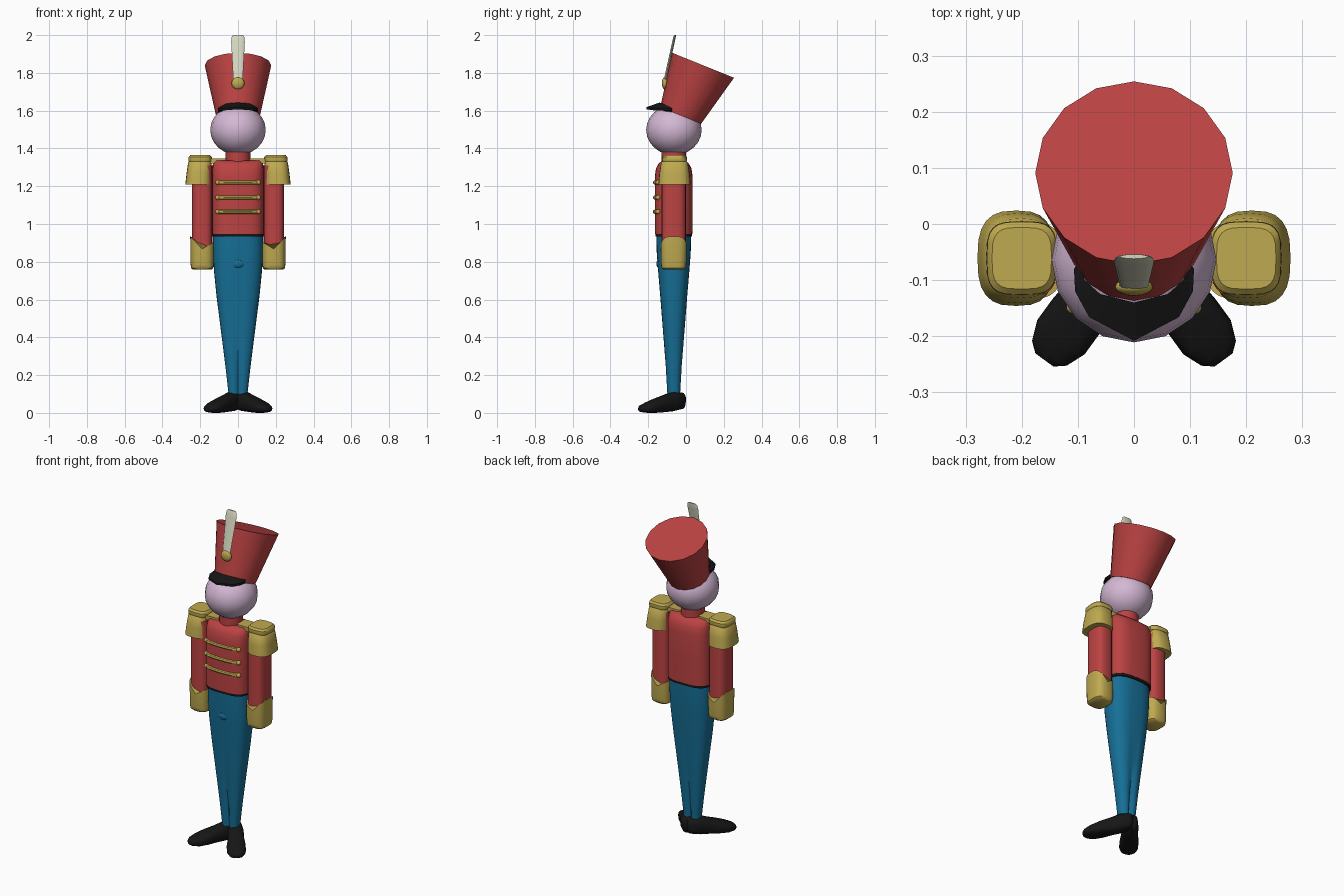
import bpy, bmesh
from math import sin, cos, pi, radians, copysign, exp
from mathutils import Vector, Matrix

if "Cube" in bpy.data.objects:
    bpy.data.objects.remove(bpy.data.objects["Cube"])


def material(name, r, g, b):
    m = bpy.data.materials.new(name)
    m.diffuse_color = (r, g, b, 1)
    m.use_nodes = True
    m.node_tree.nodes["Principled BSDF"].inputs["Base Color"].default_value = m.diffuse_color
    return m


RED = material("red", 0.5, 0.055, 0.055)
BLUE = material("blue", 0.008, 0.16, 0.31)
GOLD = material("gold", 0.52, 0.4, 0.08)
BLACK = material("black", 0.008, 0.008, 0.008)
SKIN = material("skin", 0.66, 0.48, 0.66)
CREAM = material("cream", 0.68, 0.68, 0.54)
CY = -0.065  # depth of the body axis


def finish(name, bm, mat, mirror=False, angle=40):
    bmesh.ops.recalc_face_normals(bm, faces=bm.faces)
    me = bpy.data.meshes.new(name)
    bm.to_mesh(me)
    bm.free()
    me.materials.append(mat)
    me.shade_smooth()
    me.set_sharp_from_angle(angle=radians(angle))
    ob = bpy.data.objects.new(name, me)
    bpy.context.collection.objects.link(ob)
    if mirror:
        mod = ob.modifiers.new("Mirror", 'MIRROR')
        mod.use_clip = False
        mod.use_mirror_merge = False
    return ob


def section(cx, cy, z, rx, ry, p=2, n=24):
    """Horizontal superellipse ring."""
    def f(c):
        return copysign(abs(c) ** (2 / p), c)
    return [Vector((cx + rx * f(cos(2 * pi * i / n)), cy + ry * f(sin(2 * pi * i / n)), z))
            for i in range(n)]


def loft(name, rings, mat, mirror=False, angle=40):
    bm = bmesh.new()
    vr = [[bm.verts.new(v) for v in r] for r in rings]
    n = len(vr[0])
    for a, b in zip(vr, vr[1:]):
        for i in range(n):
            j = (i + 1) % n
            bm.faces.new((a[i], a[j], b[j], b[i]))
    bm.faces.new(vr[0])
    bm.faces.new(vr[-1])
    return finish(name, bm, mat, mirror, angle)


def ball(name, loc, scale, mat, mirror=False, u=16, v=12):
    bm = bmesh.new()
    mtx = Matrix.Translation(loc) @ Matrix.Diagonal((*scale, 1))
    bmesh.ops.create_uvsphere(bm, u_segments=u, v_segments=v, radius=1, matrix=mtx)
    return finish(name, bm, mat, mirror, 60)


# Shoes, lofted from heel to toe and turned outward
along, across = Vector((0.59, -0.81, 0)), Vector((0.81, 0.59, 0))
rings = []
for s, w, low, top in [(-0.058, 0.022, 0.045, 0.095), (-0.045, 0.036, 0.02, 0.108),
                       (0.015, 0.044, 0.008, 0.112), (0.065, 0.044, 0.004, 0.095),
                       (0.125, 0.052, 0, 0.075), (0.175, 0.052, 0, 0.056),
                       (0.21, 0.038, 0.004, 0.042), (0.225, 0.02, 0.01, 0.03)]:
    o = Vector((0.027, -0.06, 0)) + along * s
    rings.append([o + across * v.x + Vector((0, 0, v.y))
                  for v in section(0, (low + top) / 2, 0, w, (top - low) / 2, 2.8, 16)])
loft("shoes", rings, BLACK, True, 50)

# Trousers, with a crease between the legs that deepens downward
rings = []
for z, rx, ry, crease in [(0.1, 0.05, 0.036, 0.55), (0.25, 0.067, 0.045, 0.35),
                          (0.44, 0.091, 0.059, 0.1), (0.62, 0.114, 0.073, 0.04),
                          (0.76, 0.128, 0.085, 0.03), (0.85, 0.132, 0.09, 0),
                          (0.942, 0.133, 0.092, 0)]:
    r = section(0, CY, z, rx, ry, 2.6, 32)
    for v in r:
        v.y = CY + (v.y - CY) * (1 - crease * exp(-(v.x / rx / 0.2) ** 2))
    rings.append(r)
loft("trousers", rings, BLUE)
ball("trouser_fold", (0, -0.142, 0.79), (0.035, 0.015, 0.024), BLUE)

# Belt and jacket
loft("belt", [section(0, CY, z, 0.135, 0.097, 3, 32) for z in (0.934, 0.952)], BLACK)
loft("jacket", [section(0, CY, z, rx, ry, 3, 32) for z, rx, ry in
                [(0.948, 0.136, 0.099), (1.1, 0.136, 0.1), (1.25, 0.136, 0.1),
                 (1.295, 0.135, 0.094), (1.32, 0.133, 0.08), (1.335, 0.128, 0.06)]], RED)
loft("collar", [section(0, CY, z, 0.066, 0.066) for z in (1.31, 1.395)], RED)
loft("shoulder_straps", [section(0.11, CY, z, 0.05, 0.04, 5) for z in (1.32, 1.346)], GOLD, True)

# Braided bars with end buttons across the chest
for k, z in enumerate((1.22, 1.14, 1.065)):
    rings = []
    for i in range(13):
        x = -0.108 + 0.018 * i
        y = CY - 0.1 * (1 - abs(x / 0.136) ** 3) ** (1 / 3)
        rings.append([Vector((x, y + 0.011 * cos(a * pi / 4), z + 0.011 * sin(a * pi / 4)))
                      for a in range(8)])
    loft(f"chest_bar_{k + 1}", rings, GOLD)
    ball(f"bar_ends_{k + 1}", (0.108, -0.148, z), (0.013,) * 3, GOLD, True, 10, 8)

# Arms, cuffs and epaulettes
AX = 0.19
loft("arms", [section(AX, CY, z, 0.054, 0.064, 3) for z in (0.8, 1.31)], RED, True)
rings = [section(AX, CY, z, rx, ry, 3) for z, rx, ry in
         [(0.758, 0.048, 0.055), (0.766, 0.058, 0.064), (0.785, 0.061, 0.067)]]
cuff_top = section(AX, CY, 0.935, 0.063, 0.069, 3)
for v in cuff_top:
    t = (v.x - AX) / 0.063
    v.z -= 0.068 * (1 - abs(t)) + (0.03 * -t if t < 0 else 0)
loft("cuffs", rings + [cuff_top], GOLD, True)
loft("epaulettes", [section(cx, -0.061, z, rx, ry, 2.8) for z, cx, rx, ry in
                    [(1.21, 0.21, 0.069, 0.085), (1.27, 0.206, 0.066, 0.08),
                     (1.325, 0.202, 0.062, 0.071), (1.336, 0.2, 0.055, 0.06)]], GOLD, True)
loft("epaulette_caps", [section(0.2, -0.061, z, rx, ry, 3.5) for z, rx, ry in
                        [(1.33, 0.06, 0.063), (1.338, 0.063, 0.066), (1.354, 0.062, 0.065),
                         (1.364, 0.053, 0.055)]], GOLD, True)

# Head
ball("head", (0, -0.064, 1.498), (0.147, 0.147, 0.133), SKIN)

# Hat, a tapered 16-sided drum leaning back
tilt = Matrix.Rotation(radians(-22), 3, 'X')
rings = []
for y, z, r in [(-0.028, 1.575, 0.117), (0.091, 1.84, 0.176)]:
    rings.append([tilt @ v + Vector((0, y, z)) for v in section(0, 0, 0, r, r, 2, 16)])
loft("hat", rings, RED)

# Faceted visor
half_in = [(0.1, -0.07, 1.615), (0.088, -0.1, 1.625), (0.06, -0.125, 1.638), (0, -0.14, 1.643)]
half_out = [(0.107, -0.08, 1.613), (0.105, -0.12, 1.612), (0.08, -0.166, 1.613), (0, -0.208, 1.619)]


def both_sides(pts):
    return pts + [(-x, y, z) for x, y, z in pts[-2::-1]]


bm = bmesh.new()
inner = [bm.verts.new(p) for p in both_sides(half_in)]
outer = [bm.verts.new(p) for p in both_sides(half_out)]
inner_low = [bm.verts.new((x, y, z - 0.03)) for x, y, z in both_sides(half_in)]
outer_low = [bm.verts.new((x, y, z - 0.012)) for x, y, z in both_sides(half_out)]
strips = [inner, outer, outer_low, inner_low]
for a, b in zip(strips, strips[1:] + strips[:1]):
    for i in range(6):
        bm.faces.new((a[i], a[i + 1], b[i + 1], b[i]))
for i in (0, 6):
    bm.faces.new([s[i] for s in strips])
finish("visor", bm, BLACK, angle=20)

# Plume and its gold boss on the hat front
loft("plume", [section(0, y, z, w, t, 2, 6 * 2) for y, z, w, t in
               [(-0.116, 1.74, 0.024, 0.007), (-0.066, 1.965, 0.036, 0.007),
                (-0.06, 1.992, 0.033, 0.006), (-0.058, 2.0, 0.025, 0.004)]], CREAM)
ball("plume_boss", (0, -0.112, 1.745), (0.034, 0.016, 0.032), GOLD)
